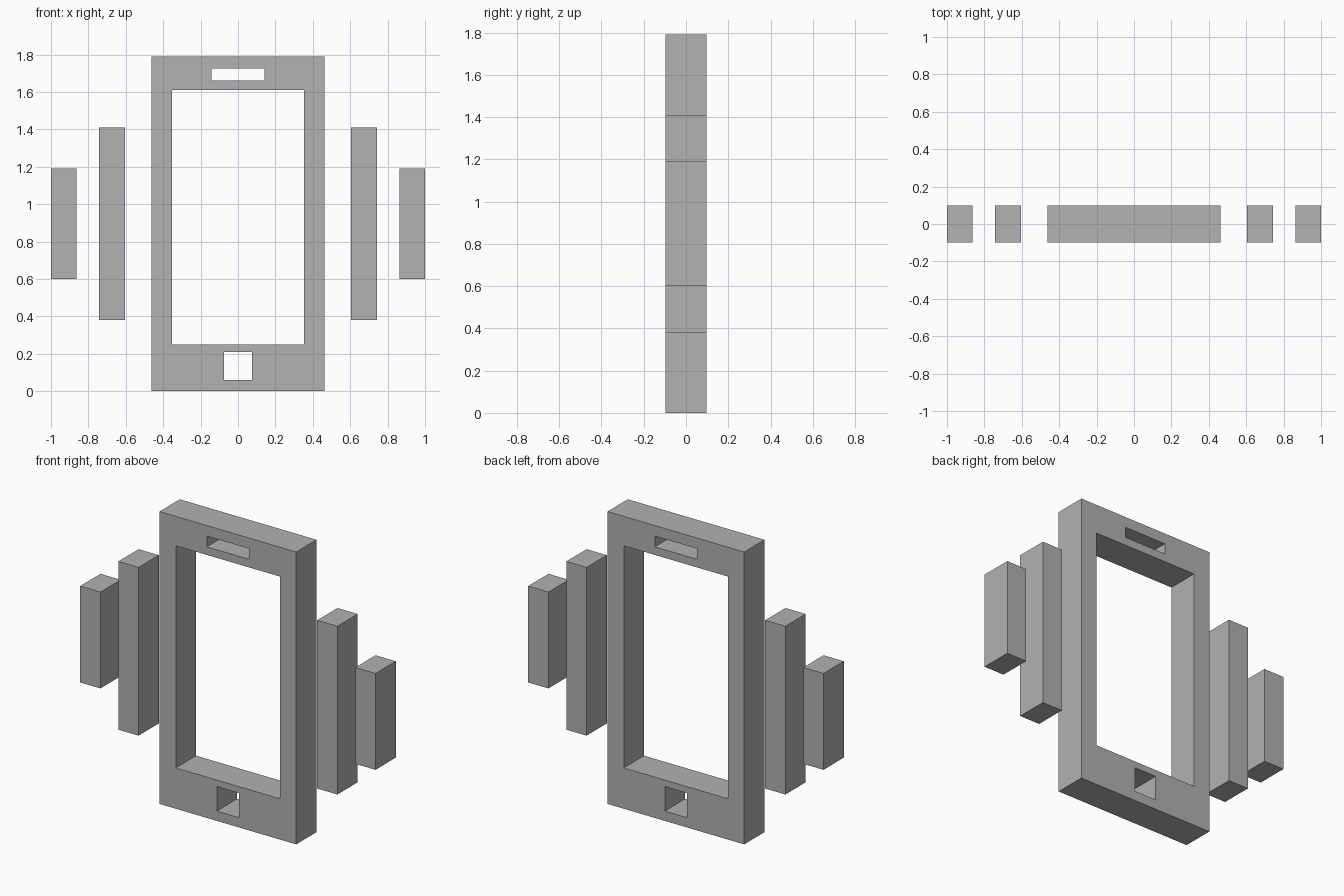
import bpy
import math
from mathutils import Matrix

cube = bpy.data.objects.get("Cube")
if cube:
    bpy.data.objects.remove(cube, do_unlink=True)

HALF_DEPTH = 0.098

grey = bpy.data.materials.new("plain grey")
grey.use_nodes = True
colour = (0.445, 0.445, 0.445, 1)
grey.diffuse_color = colour
grey.node_tree.nodes["Principled BSDF"].inputs["Base Color"].default_value = colour


def extruded_plate(name, rectangles):
    """Upright plate from x0, x1, z0, z1 outlines; inner outlines become holes."""
    curve = bpy.data.curves.new(name + " outline", "CURVE")
    curve.dimensions = "2D"
    curve.fill_mode = "BOTH"
    curve.extrude = HALF_DEPTH
    for x0, x1, z0, z1 in rectangles:
        spline = curve.splines.new("POLY")
        spline.points.add(3)
        for point, (x, z) in zip(spline.points, ((x0, z0), (x1, z0), (x1, z1), (x0, z1))):
            point.co = (x, z, 0, 1)
        spline.use_cyclic_u = True
    helper = bpy.data.objects.new(name + " helper", curve)
    mesh = bpy.data.meshes.new_from_object(helper)
    bpy.data.objects.remove(helper)
    bpy.data.curves.remove(curve)
    mesh.transform(Matrix.Rotation(math.pi / 2, 4, "X"))
    mesh.name = name
    mesh.materials.clear()
    mesh.materials.append(grey)
    for face in mesh.polygons:
        face.use_smooth = False
        face.material_index = 0
    obj = bpy.data.objects.new(name, mesh)
    bpy.context.collection.objects.link(obj)
    return obj


# Phone body with screen opening, speaker slot and button hole
extruded_plate("phone_frame", [
    (-0.463, 0.463, 0, 1.79),
    (-0.353, 0.353, 0.25, 1.61),
    (-0.142, 0.142, 1.66, 1.725),
    (-0.075, 0.075, 0.06, 0.21),
])

# Vibration bars, mirrored on both sides
for side, sign in (("left", 1), ("right", -1)):
    for part, inner, outer, bottom, top in (
        ("inner", 0.605, 0.742, 0.38, 1.41),
        ("outer", 0.863, 1.0, 0.6, 1.19),
    ):
        x0, x1 = sorted((sign * inner, sign * outer))
        extruded_plate(f"{side}_{part}_vibration_bar", [(x0, x1, bottom, top)])
